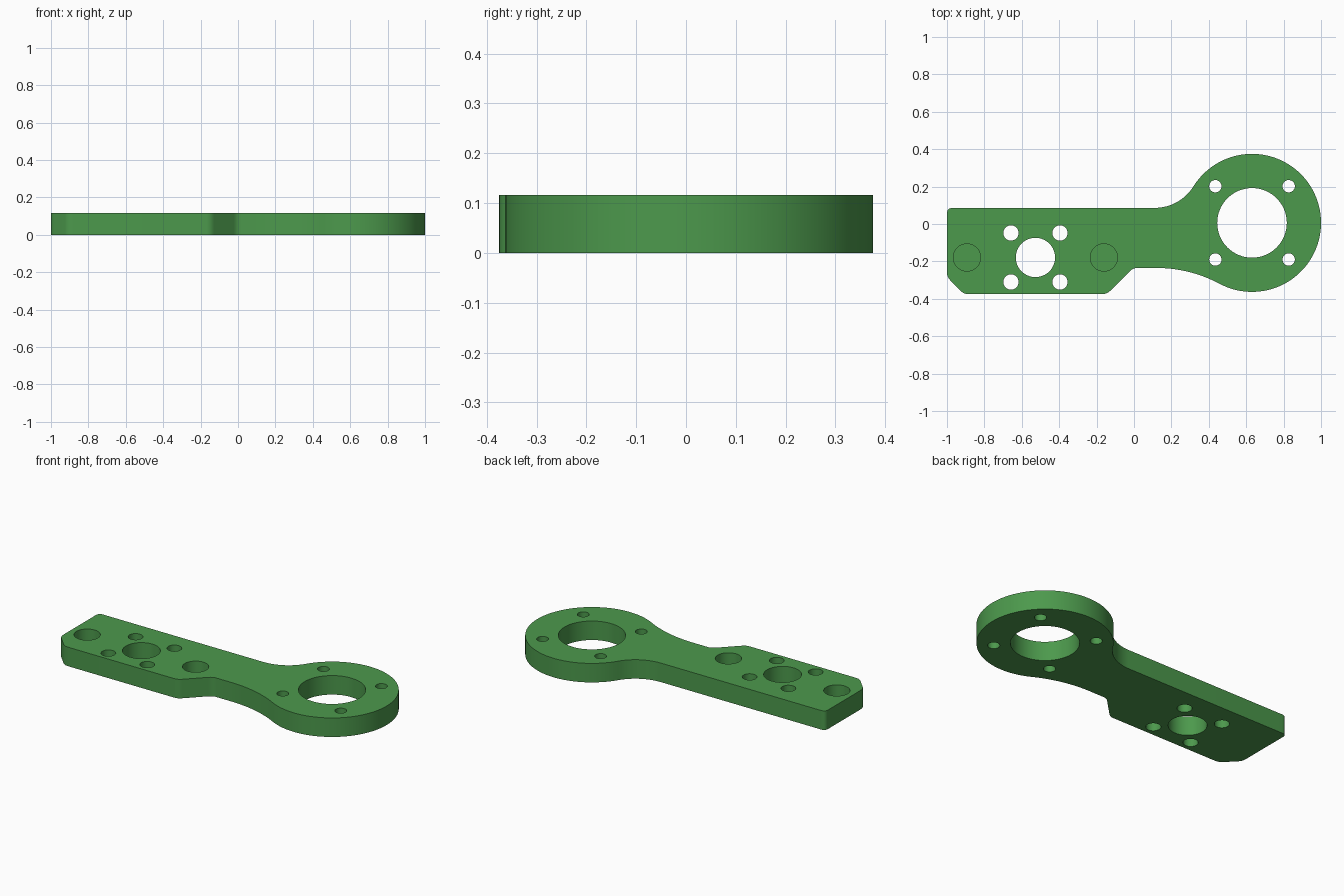
import bpy, bmesh
from math import sin, cos, atan2, pi
from mathutils import Vector

if "Cube" in bpy.data.objects:
    bpy.data.objects.remove(bpy.data.objects["Cube"])

T = 0.116                                   # plate thickness
RING, RING_R = Vector((0.631, 0.006)), 0.369
HUB = Vector((-0.527, -0.179))

green = bpy.data.materials.new("green")
green.diffuse_color = (0.073, 0.319, 0.073, 1)
green.use_nodes = True
green.node_tree.nodes["Principled BSDF"].inputs["Base Color"].default_value = green.diffuse_color


def arc(c, r, a0, a1, n):
    return [Vector((c[0] + r * cos(a0 + (a1 - a0) * i / n),
                    c[1] + r * sin(a0 + (a1 - a0) * i / n))) for i in range(n + 1)]


def rounded(prev, p, nxt, d, n=6):
    """Round a corner with tangent length d."""
    p = Vector(p)
    a = p + (Vector(prev) - p).normalized() * d
    b = p + (Vector(nxt) - p).normalized() * d
    return [a * (1 - t) ** 2 + p * 2 * t * (1 - t) + b * t * t
            for t in (i / n for i in range(n + 1))]


def neck(x, y, side):
    """Centre and radius of the blend arc tangent to the line y and to the ring."""
    dx, h = RING.x - x, side * (y - RING.y)
    r = (dx * dx + h * h - RING_R ** 2) / (2 * (RING_R - h))
    return Vector((x, y + side * r)), r


# Outline, anticlockwise from the upper left corner
corners = [((-1, 0.086), 0.03), ((-1, -0.283), 0.025), ((-0.91, -0.375), 0.025),
           ((-0.145, -0.375), 0.025), ((-0.005, -0.235), 0.025)]
path = [(0.1, 0.086)] + [c for c, _ in corners] + [(0.12, -0.235)]
outline = []
for i, (c, d) in enumerate(corners):
    outline += rounded(path[i], c, path[i + 2], d)

low_c, low_r = neck(0.12, -0.235, -1)
top_c, top_r = neck(0.11, 0.086, 1)
low_v, top_v = low_c - RING, top_c - RING
low_a, top_a = atan2(low_v.y, low_v.x), atan2(top_v.y, top_v.x)
outline += arc(low_c, low_r, pi / 2, low_a + pi, 16)
outline += arc(RING, RING_R, low_a, top_a, 72)[1:]
outline += arc(top_c, top_r, top_a - pi, -pi / 2, 16)[1:]


def prism(bm, points, z0, z1):
    low = [bm.verts.new((p.x, p.y, z0)) for p in points]
    high = [bm.verts.new((p.x, p.y, z1)) for p in points]
    bm.faces.new(low[::-1])
    bm.faces.new(high)
    for i in range(len(points)):
        j = (i + 1) % len(points)
        bm.faces.new((low[i], low[j], high[j], high[i]))


def make(name, bm):
    me = bpy.data.meshes.new(name)
    bm.to_mesh(me)
    bm.free()
    me.materials.append(green)
    ob = bpy.data.objects.new(name, me)
    bpy.context.collection.objects.link(ob)
    return ob


bm = bmesh.new()
prism(bm, outline, 0, T)
arm = make("bracket_arm", bm)

# Holes: x, y, radius, floor height
holes = [(RING.x, RING.y, 0.186, -0.1), (HUB.x, HUB.y, 0.105, -0.1)]
for sx in (-1, 1):
    holes.append((HUB.x + sx * 0.366, HUB.y, 0.073, 0.025))     # blind pockets
    for sy in (-1, 1):
        holes.append((RING.x + sx * 0.196, RING.y + sy * 0.196, 0.033, -0.1))
        holes.append((HUB.x + sx * 0.131, HUB.y + sy * 0.131, 0.041, -0.1))
bm = bmesh.new()
for x, y, r, floor in holes:
    n = 64 if r > 0.1 else 32
    prism(bm, arc((x, y), r, 0, 2 * pi, n)[:-1], floor, T + 0.1)
cutter = make("hole_cutter", bm)
cutter.hide_render = True

# Cut the holes and apply
bpy.context.view_layer.objects.active = arm
arm.select_set(True)
cutter.select_set(False)
mod = arm.modifiers.new("holes", 'BOOLEAN')
mod.operation = 'DIFFERENCE'
mod.solver = 'EXACT'
mod.object = cutter
bpy.ops.object.modifier_apply(modifier=mod.name)
bpy.data.objects.remove(cutter)
bpy.ops.object.shade_smooth_by_angle(angle=pi / 6)
